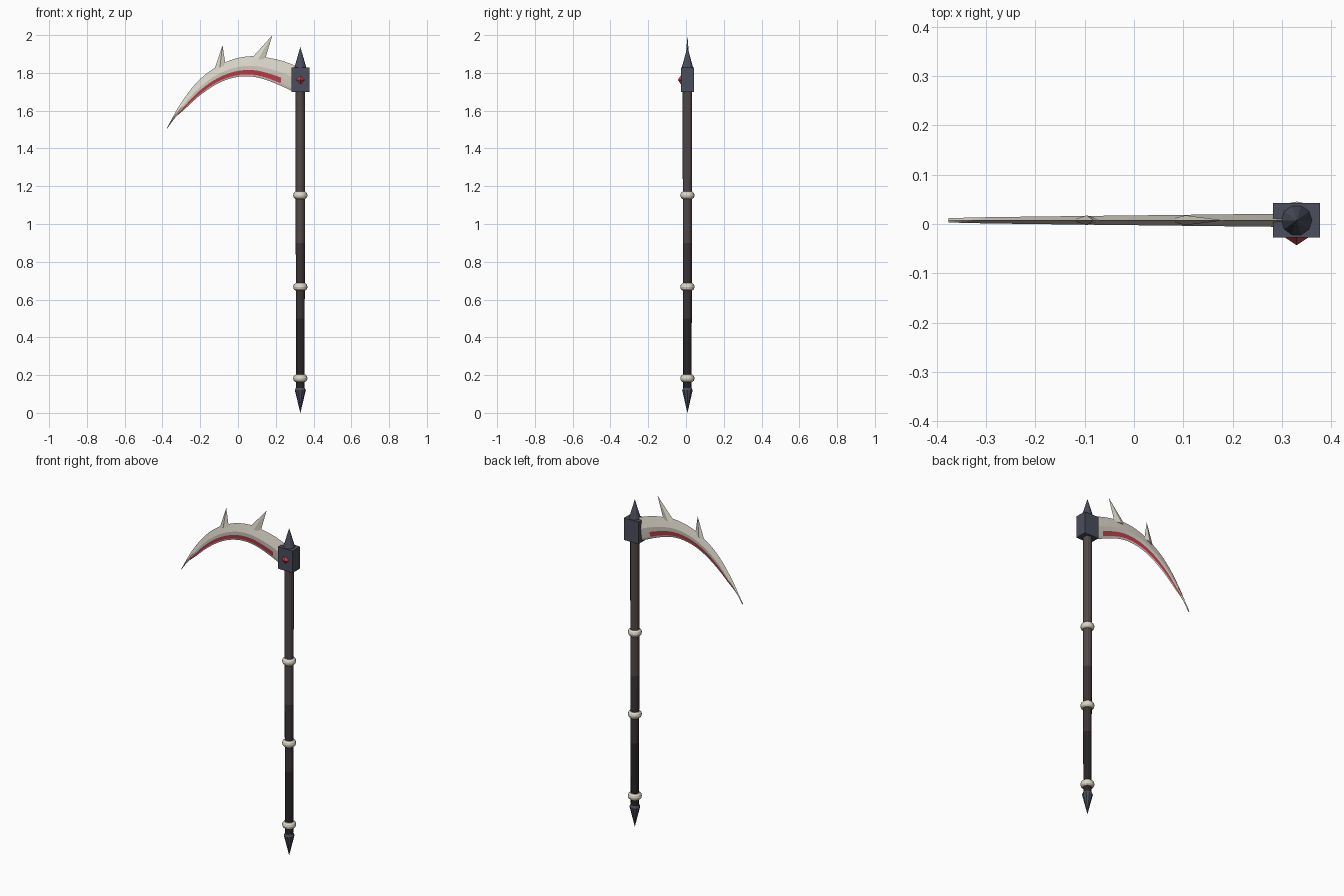
import bpy, bmesh, math
from mathutils import Vector

if "Cube" in bpy.data.objects:
    bpy.data.objects.remove(bpy.data.objects["Cube"])

CX, CY = 0.33, 0.0075   # shaft axis


def mat(name, rgb):
    m = bpy.data.materials.new(name)
    m.diffuse_color = (*rgb, 1)
    m.use_nodes = True
    m.node_tree.nodes["Principled BSDF"].inputs["Base Color"].default_value = m.diffuse_color
    return m


BONE = mat("bone", (0.72, 0.68, 0.59))
RED = mat("red", (0.57, 0.05, 0.08))
STEEL = mat("dark_steel", (0.07, 0.075, 0.105))
WOOD = [mat("wood_%d" % i, c) for i, c in enumerate(
    [(0.022, 0.018, 0.019), (0.045, 0.034, 0.036), (0.085, 0.064, 0.064)])]


def make(name, verts, faces, mats, idx=None):
    me = bpy.data.meshes.new(name)
    me.from_pydata(verts, [], faces)
    for m in mats:
        me.materials.append(m)
    if idx:
        me.polygons.foreach_set("material_index", idx)
    bm = bmesh.new()
    bm.from_mesh(me)
    bmesh.ops.recalc_face_normals(bm, faces=bm.faces)
    bm.to_mesh(me)
    bm.free()
    ob = bpy.data.objects.new(name, me)
    bpy.context.collection.objects.link(ob)
    return ob


def lathe(name, profile, n, mats, bands=None):
    """Capped solid of revolution about the shaft axis; profile is (radius, z)."""
    verts = [(CX + r * math.cos(2 * math.pi * k / n), CY + r * math.sin(2 * math.pi * k / n), z)
             for r, z in profile for k in range(n)]
    faces, idx = [], []
    for j in range(len(profile) - 1):
        for k in range(n):
            a, b = j * n + k, j * n + (k + 1) % n
            faces.append((a, b, b + n, a + n))
            idx.append(bands[j] if bands else 0)
    top = (len(profile) - 1) * n
    faces += [tuple(range(n)), tuple(range(top, top + n))]
    idx += [0, len(mats) - 1]
    return make(name, verts, faces, mats, idx)


# Shaft, darker and slimmer towards the bottom
lathe("shaft", [(0.022, 0.11), (0.023, 0.5), (0.0245, 0.9), (0.025, 1.72)], 12, WOOD, [0, 1, 2])

# End spikes
lathe("bottom_spike", [(0.0003, 0.0), (0.029, 0.12), (0.024, 0.132)], 10, [STEEL])
lathe("top_spike", [(0.031, 1.82), (0.031, 1.83), (0.0003, 1.937)], 10, [STEEL])

# Bone rings
for i, z in enumerate((0.183, 0.667, 1.152)):
    bpy.ops.mesh.primitive_torus_add(location=(CX, CY, z), major_radius=0.021, minor_radius=0.017,
                                     major_segments=16, minor_segments=10)
    ring = bpy.context.object
    ring.name = "ring_%d" % (i + 1)
    ring.scale.z = 1.2
    ring.data.materials.append(BONE)
    bpy.ops.object.shade_smooth_by_angle()

# Head block
bpy.ops.mesh.primitive_cube_add(size=1, location=(CX, CY, 1.763))
block = bpy.context.object
block.name = "head_block"
block.scale = (0.095, 0.07, 0.13)
block.data.materials.append(STEEL)

# Gem: octahedron set in the front of the block
g = [(CX + s * 0.027, -0.025, 1.763) for s in (-1, 1)]
g += [(CX, -0.025 + s * 0.018, 1.763) for s in (-1, 1)]
g += [(CX, -0.025, 1.763 + s * 0.027) for s in (-1, 1)]
make("gem", g, [(a, b, c) for a in (0, 1) for b in (2, 3) for c in (4, 5)], [RED])

# Blade: outer and inner edge stations from tip to root
OUTER = [(-.377, 1.507), (-.340, 1.576), (-.309, 1.629), (-.245, 1.719), (-.177, 1.788), (-.098, 1.841),
         (-.013, 1.876), (.077, 1.889), (.156, 1.881), (.240, 1.862), (.335, 1.825)]
INNER = [(-.375, 1.505), (-.332, 1.563), (-.282, 1.608), (-.216, 1.669), (-.140, 1.725), (-.066, 1.762),
         (.008, 1.780), (.077, 1.780), (.145, 1.764), (.224, 1.733), (.300, 1.698)]
SUB = 3


def smooth(pts):
    p = [Vector(q) for q in pts]
    p = [2 * p[0] - p[1]] + p + [2 * p[-1] - p[-2]]
    out = []
    for i in range(1, len(p) - 2):
        a, b, c, d = p[i - 1:i + 3]
        for k in range(SUB):
            t = k / SUB
            out.append(0.5 * (2 * b + (c - a) * t + (2 * a - 5 * b + 4 * c - d) * t * t
                              + (3 * b - a - 3 * c + d) * t ** 3))
    return out + [p[-2]]


# Section: (fraction from outer to inner edge, thickness factor), around the loop
HALF = [(0.47, 1.0), (0.68, 0.72), (0.9, 0.35)]
SECTION = [(0, 0)] + [(f, -h) for f, h in HALF] + [(1, 0)] + [(f, h) for f, h in HALF[::-1]]
o, n_in = smooth(OUTER), smooth(INNER)
N, S = len(o), len(SECTION)
verts, faces, idx = [], [], []
for i in range(N):
    t = 0.0045 + 0.009 * i / (N - 1)
    for f, h in SECTION:
        q = o[i].lerp(n_in[i], f)
        verts.append((q.x, CY + h * t, q.y))
for i in range(N - 1):
    for k in range(S):
        a, b = i * S + k, i * S + (k + 1) % S
        faces.append((a, b, b + S, a + S))
        idx.append(int(k in (2, 5) and 4 <= i < 9 * SUB))
faces += [tuple(range(S)), tuple(range((N - 1) * S, N * S))]
idx += [0, 0]
make("blade", verts, faces, [BONE, RED], idx)

# Blade barbs: four-sided pyramids on the outer edge
for i, (l, r, tip) in enumerate([((-.126, 1.815), (-.066, 1.842), (-.082, 1.947)),
                                 ((.066, 1.870), (.143, 1.870), (.182, 2.0))]):
    mx, mz = (l[0] + r[0]) / 2, (l[1] + r[1]) / 2
    v = [(l[0], CY, l[1]), (mx, CY - 0.01, mz), (r[0], CY, r[1]), (mx, CY + 0.01, mz), (tip[0], CY, tip[1])]
    make("barb_%d" % (i + 1), v, [(0, 1, 2, 3)] + [(k, (k + 1) % 4, 4) for k in range(4)], [BONE])
